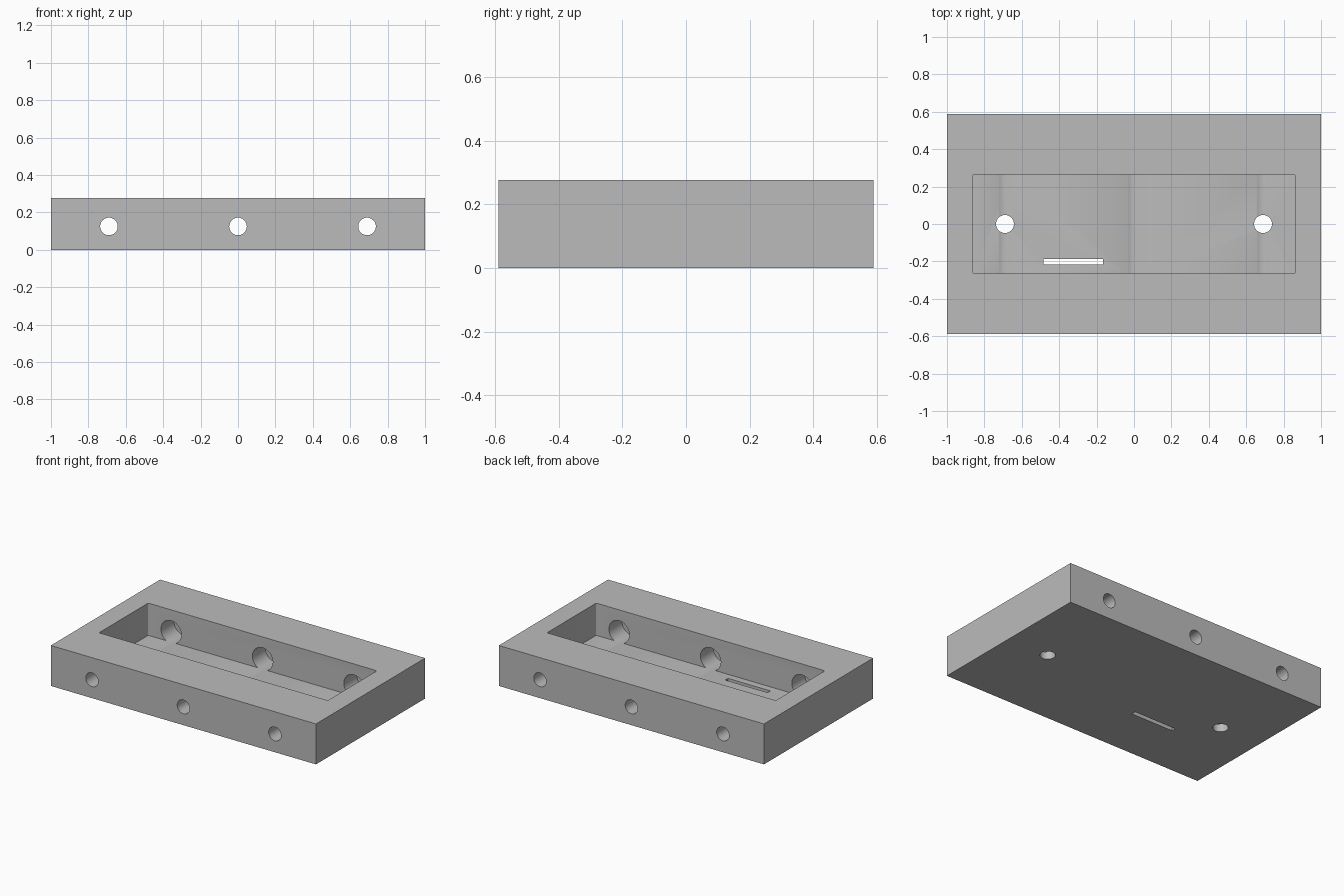
import bpy, bmesh, math
from mathutils import Matrix, Vector

if "Cube" in bpy.data.objects:
    bpy.data.objects.remove(bpy.data.objects["Cube"])

L, W, H = 2.0, 1.176, 0.276      # outer block
PX, PY, FLOOR = 0.863, 0.265, 0.056  # pocket half sizes and floor height
HOLE_X, HOLE_Z = 0.69, 0.125


def add_mesh(name, bm):
    mesh = bpy.data.meshes.new(name)
    bm.to_mesh(mesh)
    bm.free()
    ob = bpy.data.objects.new(name, mesh)
    bpy.context.collection.objects.link(ob)
    return ob


def box(name, lo, hi, corner=0):
    bm = bmesh.new()
    lo, hi = Vector(lo), Vector(hi)
    m = Matrix.Translation((lo + hi) / 2) @ Matrix.Diagonal((*(hi - lo), 1))
    bmesh.ops.create_cube(bm, size=1, matrix=m)
    if corner:
        upright = [e for e in bm.edges
                   if abs(e.verts[0].co.z - e.verts[1].co.z) > 0.01]
        bmesh.ops.bevel(bm, geom=upright, offset=corner, segments=3,
                        affect='EDGES', profile=0.5)
    return add_mesh(name, bm)


def cylinder(name, centre, radius, length, along_y):
    bm = bmesh.new()
    m = Matrix.Translation(centre)
    if along_y:
        m = m @ Matrix.Rotation(math.pi / 2, 4, 'X')
    bmesh.ops.create_cone(bm, cap_ends=True, segments=48, radius1=radius,
                          radius2=radius, depth=length, matrix=m)
    return add_mesh(name, bm)


# Main block
block = box("housing_block", (-L/2, -W/2, 0), (L/2, W/2, H))

# Open pocket and thin floor slot
cutters = [
    box("pocket_cutter", (-PX, -PY, FLOOR), (PX, PY, H + 0.1), 0.01),
    box("slot_cutter", (-0.485, -0.217, -0.1), (-0.165, -0.187, 0.15)),
]

# Wall bores, widened on the inside and grazing the pocket floor
for x in (-HOLE_X, 0, HOLE_X):
    cutters.append(cylinder("wide_bore_cutter", (x, 0, HOLE_Z), 0.077, 0.81, True))
    cutters.append(cylinder("wall_bore_cutter", (x, 0, HOLE_Z), 0.047, 1.5, True))

# Floor holes
for x in (-HOLE_X, HOLE_X):
    cutters.append(cylinder("floor_hole_cutter", (x, 0, 0), 0.048, 0.2, False))

for c in cutters:
    c.hide_render = True
    mod = block.modifiers.new(c.name, 'BOOLEAN')
    mod.operation = 'DIFFERENCE'
    mod.solver = 'EXACT'
    mod.object = c

# Apply the cuts, then drop the cutters
bpy.ops.object.select_all(action='DESELECT')
bpy.context.view_layer.objects.active = block
block.select_set(True)
for name in [m.name for m in block.modifiers]:
    bpy.ops.object.modifier_apply(modifier=name)
for c in cutters:
    bpy.data.objects.remove(c, do_unlink=True)

# Plain grey finish
grey = bpy.data.materials.new("plain grey")
grey.diffuse_color = (0.5, 0.5, 0.5, 1)
grey.use_nodes = True
grey.node_tree.nodes["Principled BSDF"].inputs["Base Color"].default_value = grey.diffuse_color
block.data.materials.clear()
block.data.materials.append(grey)
bpy.ops.object.shade_smooth_by_angle(angle=math.radians(30))
